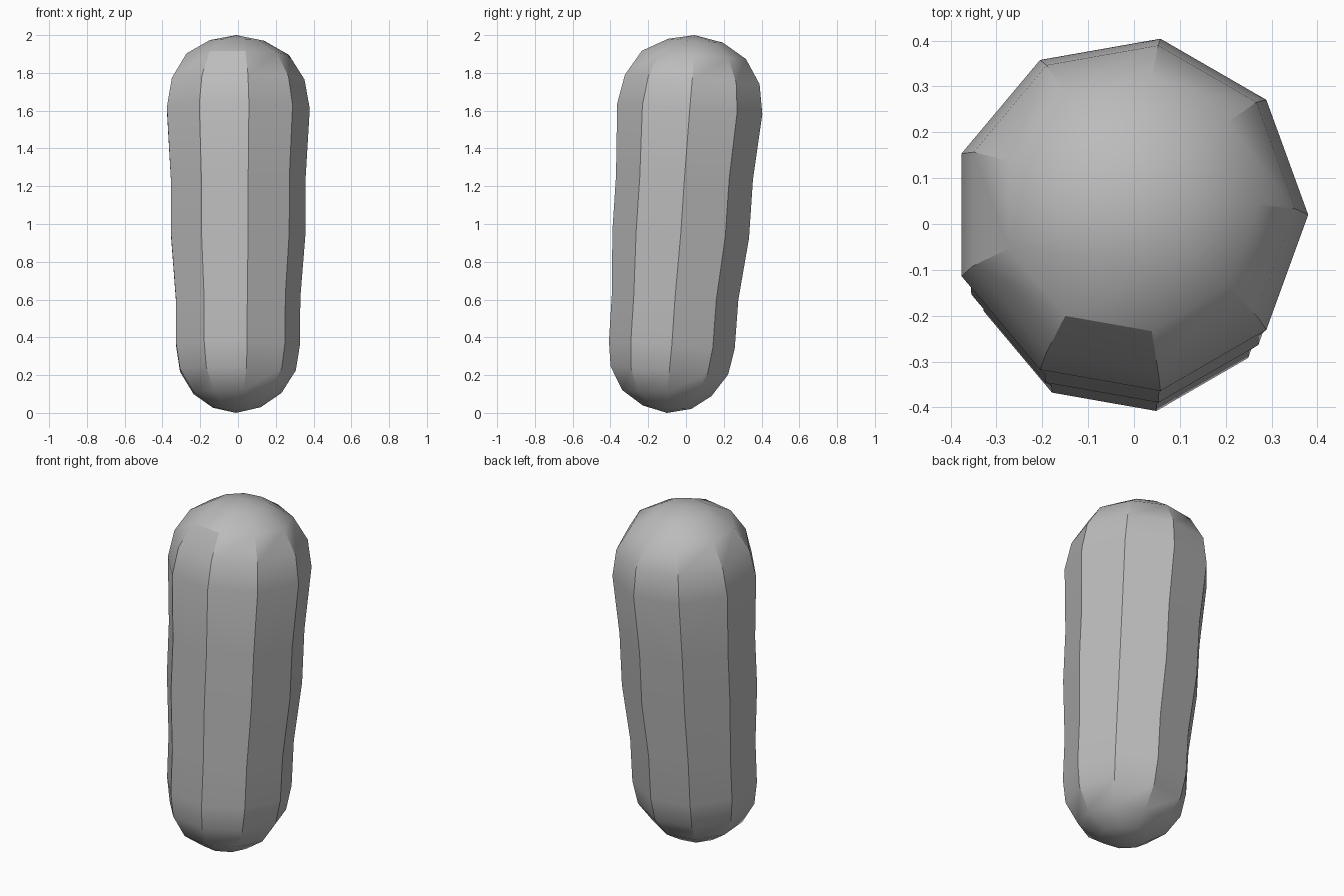
import bpy, bmesh, math

cube = bpy.data.objects.get("Cube")
if cube:
    bpy.data.objects.remove(cube, do_unlink=True)

SIDES = 9
CENTRE_X = -0.01

# Rings from bottom to top: centre y, height, radius, tilt along y
RINGS = [
    (-0.10, 0.03, 0.13, -0.07),
    (-0.102, 0.105, 0.24, -0.07),
    (-0.088, 0.225, 0.316, -0.07),
    (-0.075, 0.36, 0.338, -0.06),
    (-0.058, 0.61, 0.34, -0.04),
    (-0.028, 0.945, 0.367, -0.06),
    (-0.008, 1.245, 0.368, -0.03),
    (0.02, 1.61, 0.39, -0.075),
    (0.033, 1.765, 0.362, -0.07),
    (0.042, 1.895, 0.28, -0.08),
    (0.05, 1.97, 0.148, -0.07),
]

# Grey material
grey = bpy.data.materials.new("plain grey")
grey.use_nodes = True
colour = (0.5, 0.5, 0.5, 1)
grey.diffuse_color = colour
grey.node_tree.nodes["Principled BSDF"].inputs["Base Color"].default_value = colour


def add_ring(bm, y, z, radius, tilt):
    verts = []
    for i in range(SIDES):
        a = math.tau * i / SIDES
        dy = radius * math.sin(a)
        verts.append(bm.verts.new((CENTRE_X + radius * math.cos(a), y + dy, z + tilt * dy)))
    return verts


# Leaning capsule body
bm = bmesh.new()
rings = [add_ring(bm, *r) for r in RINGS]
for low, high in zip(rings, rings[1:]):
    for i in range(SIDES):
        j = (i + 1) % SIDES
        bm.faces.new((low[i], low[j], high[j], high[i]))

# Rounded end caps
bottom = bm.verts.new((CENTRE_X, -0.1, 0))
top = bm.verts.new((CENTRE_X, 0.045, 2))
for i in range(SIDES):
    j = (i + 1) % SIDES
    bm.faces.new((bottom, rings[0][j], rings[0][i]))
    bm.faces.new((top, rings[-1][i], rings[-1][j]))
bmesh.ops.recalc_face_normals(bm, faces=bm.faces)

mesh = bpy.data.meshes.new("capsule_body")
bm.to_mesh(mesh)
bm.free()
mesh.materials.append(grey)
body = bpy.data.objects.new("capsule_body", mesh)
bpy.context.collection.objects.link(body)

# Smooth along the length, sharp between the long sides
bpy.ops.object.select_all(action="DESELECT")
body.select_set(True)
bpy.context.view_layer.objects.active = body
bpy.ops.object.shade_smooth_by_angle(angle=math.radians(30))
